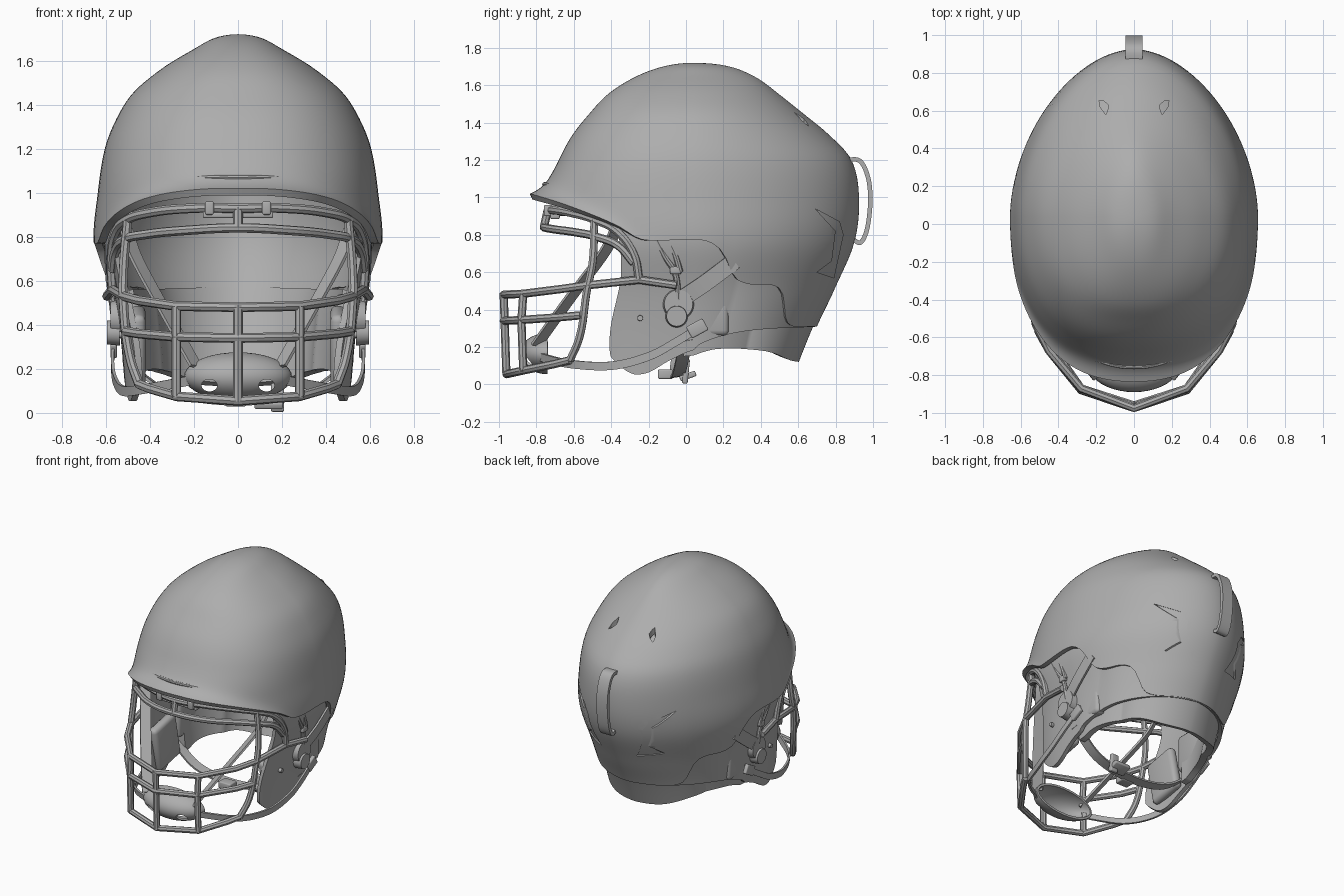
import bpy, bmesh, math
from mathutils import Vector

if "Cube" in bpy.data.objects:
    bpy.data.objects.remove(bpy.data.objects["Cube"])

TOP, YC = 1.72, 0.04
# height, half width, front y, back y of the helmet's horizontal sections
SECT = [(.06, .555, -.76, .60), (.31, .575, -.76, .70), (.5, .60, -.76, .79), (.76, .655, -.76, .90),
        (1.0, .637, -.76, .925), (1.2, .605, -.68, .885), (1.33, .555, -.61, .77), (1.45, .48, -.515, .625),
        (1.55, .365, -.42, .50), (1.65, .205, -.26, .36), (1.705, .10, -.10, .21), (1.72, 0, .04, .04)]
RIM = [(-.76, 1.02), (-.6, .96), (-.36, .85), (-.25, .78), (-.15, .77), (.1, .77), (.2, .71),
       (.28, .58), (.36, .54), (.58, .51), (.70, .33), (.92, .31)]


def interp(tab, x):
    """Smooth curve through (x, value) pairs."""
    if x <= tab[0][0]:
        return tab[0][1]
    if x >= tab[-1][0]:
        return tab[-1][1]
    i = next(k for k in range(len(tab) - 1) if x <= tab[k + 1][0])
    (x0, y0), (x1, y1) = tab[i], tab[i + 1]
    h = x1 - x0

    def slope(k):
        a, b = tab[max(k - 1, 0)], tab[min(k + 1, len(tab) - 1)]
        return (b[1] - a[1]) / (b[0] - a[0])
    t = (x - x0) / h
    return (y0 * (1 + 2 * t) * (1 - t) ** 2 + slope(i) * h * t * (1 - t) ** 2
            + y1 * t * t * (3 - 2 * t) + slope(i + 1) * h * t * t * (t - 1))


COLS = [[(math.sqrt(TOP - r[0]), abs(r[k] - (YC if k > 1 else 0))) for r in reversed(SECT)] for k in (1, 2, 3)]


def section(z, th, inset=0.0, pf=2.3):
    """Point on the helmet surface; angle 0 is the back, pi the front."""
    w, f, b = (max(0, interp(c, math.sqrt(max(0, TOP - z))) - inset) for c in COLS)
    s, c = math.sin(th), math.cos(th)
    p = pf if c < 0 else 1.82
    return Vector((w * math.copysign(abs(s) ** (2 / p), s),
                   YC + (f if c < 0 else b) * math.copysign(abs(c) ** (2 / p), c), z))


def mesh_obj(name, bm, solid=0, offset=-1, mirror=False):
    bmesh.ops.remove_doubles(bm, verts=bm.verts, dist=1e-4)
    bmesh.ops.recalc_face_normals(bm, faces=bm.faces)
    me = bpy.data.meshes.new(name)
    bm.to_mesh(me)
    bm.free()
    ob = bpy.data.objects.new(name, me)
    bpy.context.collection.objects.link(ob)
    if solid:
        m = ob.modifiers.new("thick", 'SOLIDIFY')
        m.thickness, m.offset = solid, offset
    if mirror:
        ob.modifiers.new("mirror", 'MIRROR')
    return ob


def grid(name, rows, **kw):
    bm = bmesh.new()
    vs = [[bm.verts.new(p) for p in r] for r in rows]
    for a, b in zip(vs, vs[1:]):
        for i in range(len(a) - 1):
            bm.faces.new((a[i], a[i + 1], b[i + 1], b[i]))
    return mesh_obj(name, bm, **kw)


def dome(name, inset, lift, flare, solid, nr=46, nt=128):
    rows = []
    for j in range(nr + 1):
        t = 1 - (1 - j / nr) ** 1.3
        row = []
        for i in range(nt + 1):
            th = 2 * math.pi * i / nt
            rim = interp(RIM, section(.85, th).y) + lift
            z = TOP - t * t * (TOP - rim)
            p = section(z, th, inset)
            front = max(0, -math.cos(th)) ** 2
            k = 1 + flare * front * math.exp(-(z - rim) / .035)
            row.append((p.x * k, YC + (p.y - YC) * k, z - inset * (1 - t)))
        rows.append(row)
    return grid(name, rows, solid=solid)


def skirt(name, zb, top, edge, ins_back, ins_front, solid, n=90, m=24):
    """Lower wall wrapping the back and both sides, ending at a shaped front edge."""
    rows = []
    for j in range(m + 1):
        row = []
        for i in range(-n, n + 1):
            s = abs(i) / n
            z = interp(zb, s) + (top - interp(zb, s)) * j / m
            d = interp(edge, z) - YC
            f = min(1, abs(d) / .8) ** 1.3
            thf = math.acos(math.copysign(f, d))
            k = min(1, s / .6)
            row.append(section(z, thf * i / n, ins_back + (ins_front - ins_back) * k ** 4, 2.6))
        rows.append(row)
    return grid(name, rows, solid=solid)


def tube(name, paths, r, sharp=False):
    """Round bars; every path is repeated on the other side."""
    cu = bpy.data.curves.new(name, 'CURVE')
    cu.dimensions, cu.bevel_depth, cu.bevel_resolution = '3D', r, 2
    cu.resolution_u, cu.use_fill_caps = 6, True
    for path in paths:
        if path[0][0] == 0 and len(path) > 2:
            sides = [[(-x, y, z) for x, y, z in path[:0:-1]] + path]
        elif path[0][0] == 0:
            sides = [path]
        else:
            sides = [path, [(-x, y, z) for x, y, z in path]]
        for pts in sides:
            sp = cu.splines.new('BEZIER')
            sp.bezier_points.add(len(pts) - 1)
            for bp, p in zip(sp.bezier_points, pts):
                bp.co = p
                bp.handle_left_type = bp.handle_right_type = 'VECTOR' if sharp else 'AUTO'
    ob = bpy.data.objects.new(name, cu)
    bpy.context.collection.objects.link(ob)


def ribbon(name, pts, across, width, thick=.014, mirror=True):
    a = Vector(across).normalized() * width / 2
    tabs = [[(i, p[k]) for i, p in enumerate(pts)] for k in range(3)]
    n = (len(pts) - 1) * 6
    mid = [Vector([interp(t, i / 6) for t in tabs]) for i in range(n + 1)]
    return grid(name, [[p - a, p + a] for p in mid], solid=thick, offset=0, mirror=mirror)


def block(name, loc, size, rot=0, mirror=True, bevel=.008):
    bm = bmesh.new()
    bmesh.ops.create_cube(bm, size=1)
    bmesh.ops.scale(bm, vec=size, verts=bm.verts)
    ob = mesh_obj(name, bm)
    b = ob.modifiers.new("round", 'BEVEL')
    b.width, b.segments = bevel, 3
    for v in ob.data.vertices:
        c, s = math.cos(rot), math.sin(rot)
        x, y, z = v.co
        v.co = (x + loc[0], c * y - s * z + loc[1], s * y + c * z + loc[2])
    if mirror:
        ob.modifiers.new("mirror", 'MIRROR')


def disc(name, loc, r, depth):
    bm = bmesh.new()
    bmesh.ops.create_cone(bm, cap_ends=True, segments=28, radius1=r, radius2=r * .9, depth=depth)
    for v in bm.verts:
        v.co = Vector((v.co.z, v.co.x, v.co.y)) + Vector(loc)
    mesh_obj(name, bm, mirror=True)


def cutter(name, target, poly, axis, lo, hi):
    """Prism through a polygon, subtracted from the target on both sides."""
    bm = bmesh.new()
    place = {'x': lambda a, b, d: (d, a, b), 'y': lambda a, b, d: (a, d, b), 'z': lambda a, b, d: (a, b, d)}[axis]
    for sx in (1, -1):
        ends = [[bm.verts.new([c * (sx if k == 0 else 1) for k, c in enumerate(place(a, b, d))])
                 for a, b in poly] for d in (lo, hi)]
        bm.faces.new(ends[0])
        bm.faces.new(ends[1])
        for i in range(len(poly)):
            k = (i + 1) % len(poly)
            bm.faces.new((ends[0][i], ends[0][k], ends[1][k], ends[1][i]))
    ob = mesh_obj(name, bm)
    ob.hide_render = True
    m = target.modifiers.new("cut", 'BOOLEAN')
    m.object, m.operation, m.solver = ob, 'DIFFERENCE', 'EXACT'
    return ob


def oval(cx, cy, rx, ry, n=14):
    return [(cx + rx * math.cos(2 * math.pi * i / n), cy + ry * math.sin(2 * math.pi * i / n)) for i in range(n)]


# shell, liner, ear flaps and neck pad
shell = dome("outer_shell", 0, 0, .10, .035)
dome("inner_liner", .05, .03, 0, .02, 30, 80)
skirt("ear_flaps", [(0, .31), (.48, .29), (.7, .22), (.8, .13), (.9, .06), (.96, .065), (1, .15)], .93,
      [(.06, -.38), (.15, -.43), (.3, -.43), (.6, -.37), (.93, -.40)], .008, .045, .03)
skirt("neck_pad", [(0, .12), (.25, .13), (.5, .18), (.8, .19), (1, .15)], .55,
      [(.1, -.02), (.6, -.02)], .02, .085, .05)

# vents
cutters = [cutter("side_vent_cutter", shell, [(.69, .94), (.82, .87), (.84, .8), (.79, .57), (.70, .60), (.78, .66), (.80, .82)], 'x', .12, .8),
           cutter("crown_vent_cutter", shell, [(.14, .60), (.15, .58), (.18, .62), (.185, .655), (.16, .65), (.135, .63)], 'z', 1.2, 1.7)]

# brow ridge and rear loop
tube("brow_ridge", [[(0, -.757, 1.07), (.1, -.748, 1.07), (.2, -.718, 1.065)]], .012)
ribbon("rear_loop", [(0, .85, 1.2), (0, .93, 1.195), (0, .975, 1.1), (0, .985, .97), (0, .968, .83), (0, .935, .76), (0, .9, .77)], (1, 0, 0), .09, .024, mirror=False)

# face cage
tube("upper_cage", [
    [(0, -.74, .93), (.2, -.70, .93), (.4, -.59, .91), (.5, -.49, .88), (.555, -.37, .82), (.575, -.28, .7), (.57, -.25, .56)],
    [(0, -.76, .84), (.22, -.71, .83), (.42, -.57, .81), (.51, -.48, .79), (.555, -.36, .74), (.57, -.28, .65)],
    [(.5, -.49, .88), (.52, -.5, .65), (.52, -.53, .5), (.49, -.57, .25), (.45, -.62, .13)],
    [(0, -.74, .93), (0, -.76, .84)]], .022)
tube("lower_cage", [
    [(0, -.975, .48), (.28, -.87, .485), (.45, -.67, .51), (.52, -.53, .53), (.57, -.25, .56), (.595, -.05, .53)],
    [(0, -.975, .34), (.28, -.88, .345), (.45, -.67, .36), (.51, -.56, .37)],
    [(0, -.96, .055), (.28, -.87, .075), (.40, -.7, .11), (.45, -.62, .13)],
    [(0, -.975, .49), (0, -.96, .05)],
    [(.28, -.87, .485), (.28, -.88, .345), (.28, -.87, .07)]], .022, sharp=True)
block("brow_plate", (0, -.70, .90), (.32, .05, .03), mirror=False)
block("brow_clip", (.13, -.70, .93), (.04, .12, .06))

# chin cup with two holes
bm = bmesh.new()
bmesh.ops.create_uvsphere(bm, u_segments=40, v_segments=20, radius=1)
bmesh.ops.delete(bm, geom=[v for v in bm.verts if v.co.y > .01], context='VERTS')
for v in bm.verts:
    v.co = (v.co.x * .245, v.co.y * .15 - .74, v.co.z * .11 + .165)
cup = mesh_obj("chin_cup", bm, solid=.016)
cutters.append(cutter("cup_hole_cutter", cup, oval(.13, .125, .036, .028), 'y', -1, -.6))

# straps and their hardware
ribbon("upper_chin_strap", [(.19, -.80, .21), (.33, -.62, .46), (.46, -.44, .70), (.51, -.37, .84)], (-.6, .6, -.1), .075)
ribbon("lower_chin_strap", [(.20, -.79, .15), (.42, -.62, .11), (.52, -.4, .1), (.56, -.2, .15), (.57, -.05, .23), (.565, .08, .31)], (0, -.2, 1), .045)
ribbon("diagonal_strap", [(.565, -.02, .46), (.585, .1, .54), (.595, .26, .66)], (0.1, -.55, .8), .09)
tube("ear_loop", [[(.59, -.16, .78), (.585, -.11, .68), (.58, -.06, .60), (.565, -.04, .45)],
                  [(.59, -.10, .78), (.59, -.06, .70), (.585, -.03, .60)]], .016)
block("ear_clip", (.585, -.055, .61), (.03, .06, .04))
disc("cage_hub", (.555, -.04, .43), .085, .05)
disc("cage_bolt", (.565, -.05, .365), .06, .06)
disc("flap_screw", (.525, -.245, .355), .016, .03)
block("strap_buckle", (.565, .06, .30), (.03, .10, .07), .5)
ribbon("under_strap", [(-.52, -.03, .24), (-.3, -.05, .09), (0, -.05, .045), (.3, -.03, .09), (.52, 0, .24)], (0, 1, .15), .07, mirror=False)
block("under_buckle", (.14, .01, .045), (.13, .09, .03), .35, mirror=False)
block("under_clip", (-.01, -.11, .055), (.1, .08, .05), mirror=False)
block("under_tab", (.18, .0, .07), (.06, .03, .13), -.1, mirror=False)

# inner padding
block("jaw_pad", (.455, -.22, .30), (.07, .26, .34), .2, bevel=.03)
block("cheek_pad", (.48, .08, .40), (.08, .3, .28), bevel=.03)

# bake modifiers, colour, smooth and remove helpers
grey = bpy.data.materials.new("dark_grey")
grey.diffuse_color = (.42, .42, .42, 1)
grey.use_nodes = True
grey.node_tree.nodes["Principled BSDF"].inputs["Base Color"].default_value = grey.diffuse_color
for ob in [o for o in bpy.data.objects if o not in cutters]:
    bpy.ops.object.select_all(action='DESELECT')
    ob.select_set(True)
    bpy.context.view_layer.objects.active = ob
    bpy.ops.object.convert(target='MESH')
    bpy.ops.object.shade_smooth_by_angle(angle=math.radians(40))
    bpy.context.object.data.materials.clear()
    bpy.context.object.data.materials.append(grey)
for c in cutters:
    bpy.data.objects.remove(c)
